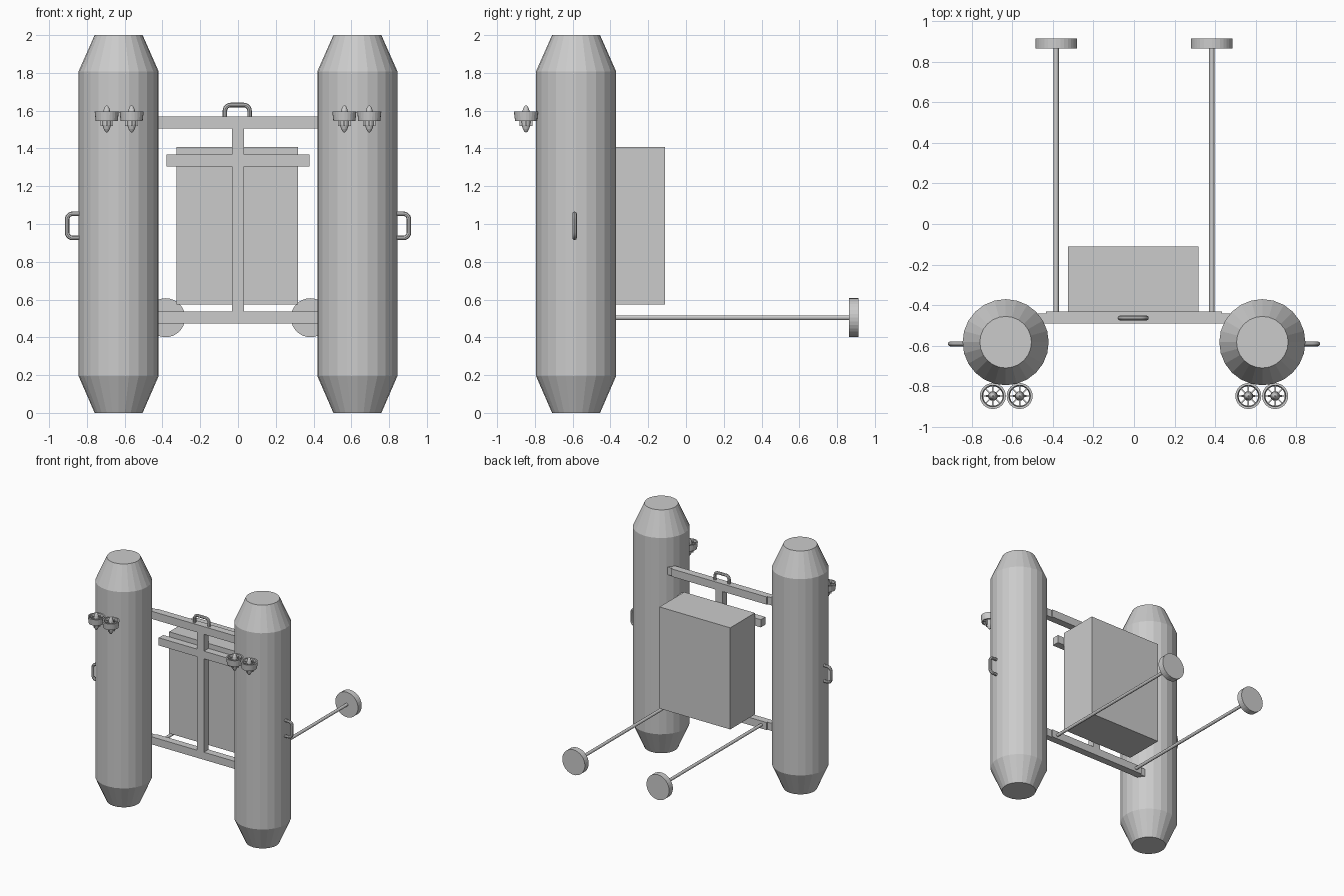
import bpy, bmesh
from math import sin, cos, pi
from mathutils import Matrix, Vector

if "Cube" in bpy.data.objects:
    bpy.data.objects.remove(bpy.data.objects["Cube"])


def make(name, bm):
    bmesh.ops.recalc_face_normals(bm, faces=bm.faces)
    me = bpy.data.meshes.new(name)
    bm.to_mesh(me)
    bm.free()
    ob = bpy.data.objects.new(name, me)
    bpy.context.collection.objects.link(ob)
    return ob


def add_box(bm, x, y, z, mat=Matrix()):
    """Box from (min, max) pairs."""
    size = Matrix.Diagonal((x[1] - x[0], y[1] - y[0], z[1] - z[0], 1))
    mid = Matrix.Translation((sum(x) / 2, sum(y) / 2, sum(z) / 2))
    bmesh.ops.create_cube(bm, size=1, matrix=mat @ mid @ size)


def add_lathe(bm, profile, n, closed=False):
    """Spin (radius, z) points around z; open profiles get flat caps."""
    rings = [[bm.verts.new((r * cos(2 * pi * i / n), r * sin(2 * pi * i / n), z))
              for i in range(n)] for r, z in profile]
    pairs = list(zip(rings, rings[1:] + rings[:1]))
    for a, b in pairs if closed else pairs[:-1]:
        for i in range(n):
            j = (i + 1) % n
            bm.faces.new((a[i], a[j], b[j], b[i]))
    if not closed:
        bm.faces.new(rings[0])
        bm.faces.new(rings[-1])


def handle(name, origin, out, along, half, depth, r, tube):
    """U-shaped tube with rounded corners."""
    o, u, v = Vector(origin), Vector(out), Vector(along)
    pts = [o - v * half]
    for s in (-1, 1):
        for k in range(7):
            a = pi / 2 * k / 6
            if s > 0:
                a = pi / 2 - a
            pts.append(o + u * (depth - r + r * sin(a)) + v * s * (half - r + r * cos(a)))
    pts.append(o + v * half)
    cu = bpy.data.curves.new(name, 'CURVE')
    cu.dimensions = '3D'
    cu.bevel_depth = tube
    cu.bevel_resolution = 2
    sp = cu.splines.new('POLY')
    sp.points.add(len(pts) - 1)
    for p, q in zip(sp.points, pts):
        p.co = (*q, 1)
    ob = bpy.data.objects.new(name, cu)
    bpy.context.collection.objects.link(ob)
    bpy.ops.object.select_all(action='DESELECT')
    ob.select_set(True)
    bpy.context.view_layer.objects.active = ob
    bpy.ops.object.convert(target='MESH')
    bpy.ops.object.shade_smooth_by_angle()


def thruster(name, loc):
    bm = bmesh.new()
    # Duct ring
    add_lathe(bm, [(.064, .026), (.058, -.026), (.048, -.026), (.053, .026)], 24, True)
    # Motor pod with pointed ends
    add_lathe(bm, [(.003, .058), (.011, .050), (.017, .034), (.021, .012), (.024, -.02),
                   (.023, -.045), (.017, -.066), (.009, -.08), (.003, -.085)], 16)
    # Spokes and lower fins
    for i in range(8):
        rot = Matrix.Rotation(i * pi / 4, 4, 'Z')
        add_box(bm, (.015, .054), (-.003, .003), (-.016, .016), rot)
        if i % 2 == 0:
            add_box(bm, (.01, .034), (-.004, .004), (-.052, -.01), rot)
    make(name, bm).location = loc


# Mirrored parts: floats, side handles, thrusters, rear wheels on rods
for s, side in ((-1, "left"), (1, "right")):
    bm = bmesh.new()
    add_lathe(bm, [(.127, 0), (.212, .195), (.212, 1.808), (.127, 2)], 24)
    make("float_" + side, bm).location = (s * .632, -.582, 0)

    handle("side_handle_" + side, (s * .835, -.59, .99), (s, 0, 0), (0, 0, 1),
           .064, .07, .03, .012)

    thruster("thruster_outer_" + side, (s * .695, -.847, 1.57))
    thruster("thruster_inner_" + side, (s * .563, -.847, 1.57))

    turn = Matrix.Rotation(-pi / 2, 4, 'X')
    for name, prof, n in (("rod_", [(.0125, -.45), (.0125, .87)], 16),
                          ("end_disc_", [(.103, .864), (.103, .913)], 32)):
        bm = bmesh.new()
        add_lathe(bm, prof, n)
        bm.transform(turn)
        make(name + side, bm).location = (s * .383, 0, .504)

# Cross frame
Y = (-.489, -.43)
for name, z in (("upper_bar", (1.505, 1.568)), ("lower_bar", (.474, .536))):
    bm = bmesh.new()
    add_box(bm, (-.433, .433), Y, z)
    for s in (-1, 1):
        add_box(bm, sorted((s * .433, s * .49)), (-.489, -.44), z)
    make(name, bm)
bm = bmesh.new()
add_box(bm, (-.379, .379), Y, (1.304, 1.367))
make("middle_bar", bm)
bm = bmesh.new()
add_box(bm, (-.032, .032), Y, (.48, 1.56))
make("upright_post", bm)

# Equipment box and lifting handle
bm = bmesh.new()
add_box(bm, (-.325, .318), (-.43, -.11), (.573, 1.408))
make("equipment_box", bm)
handle("top_handle", (-.004, -.463, 1.56), (0, 0, 1), (1, 0, 0), .065, .07, .03, .012)
